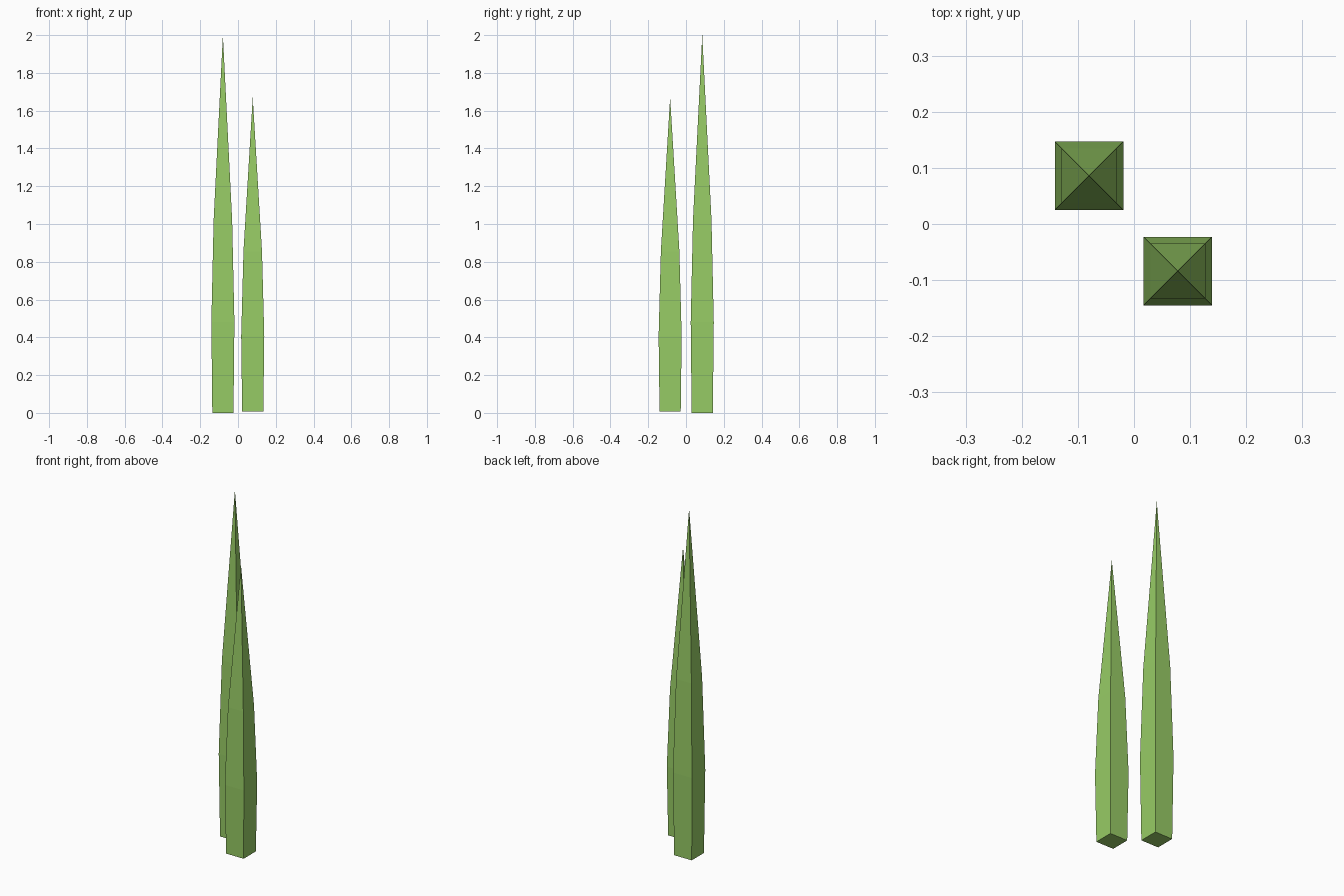
import bpy
import bmesh

if "Cube" in bpy.data.objects:
    bpy.data.objects.remove(bpy.data.objects["Cube"])

# leaf colour
green = bpy.data.materials.new("leaf_green")
green.diffuse_color = (0.31, 0.60, 0.13, 1.0)
green.use_nodes = True
green.node_tree.nodes["Principled BSDF"].inputs["Base Color"].default_value = green.diffuse_color

# (fraction of height, half width) of the square cross-sections
PROFILE = [(0.0, 0.056), (0.24, 0.061), (0.51, 0.049)]


def blade(name, x, y, z0, z1):
    """Four-sided tapered leaf rising to a point."""
    bm = bmesh.new()
    rings = []
    for t, h in PROFILE:
        z = z0 + t * (z1 - z0)
        rings.append([bm.verts.new((sx * h, sy * h, z))
                      for sx, sy in ((-1, -1), (1, -1), (1, 1), (-1, 1))])
    tip = bm.verts.new((0, 0, z1))
    bm.faces.new(rings[0][::-1])
    for i in range(4):
        j = (i + 1) % 4
        for a, b in zip(rings, rings[1:]):
            bm.faces.new((a[i], a[j], b[j], b[i]))
        bm.faces.new((rings[-1][i], rings[-1][j], tip))
    bmesh.ops.recalc_face_normals(bm, faces=bm.faces)
    mesh = bpy.data.meshes.new(name)
    bm.to_mesh(mesh)
    bm.free()
    mesh.materials.append(green)
    obj = bpy.data.objects.new(name, mesh)
    obj.location = (x, y, 0)
    bpy.context.collection.objects.link(obj)
    return obj


# two upright leaves
blade("tall_leaf", -0.08, 0.086, 0.0, 2.0)
blade("short_leaf", 0.078, -0.084, 0.008, 1.67)
